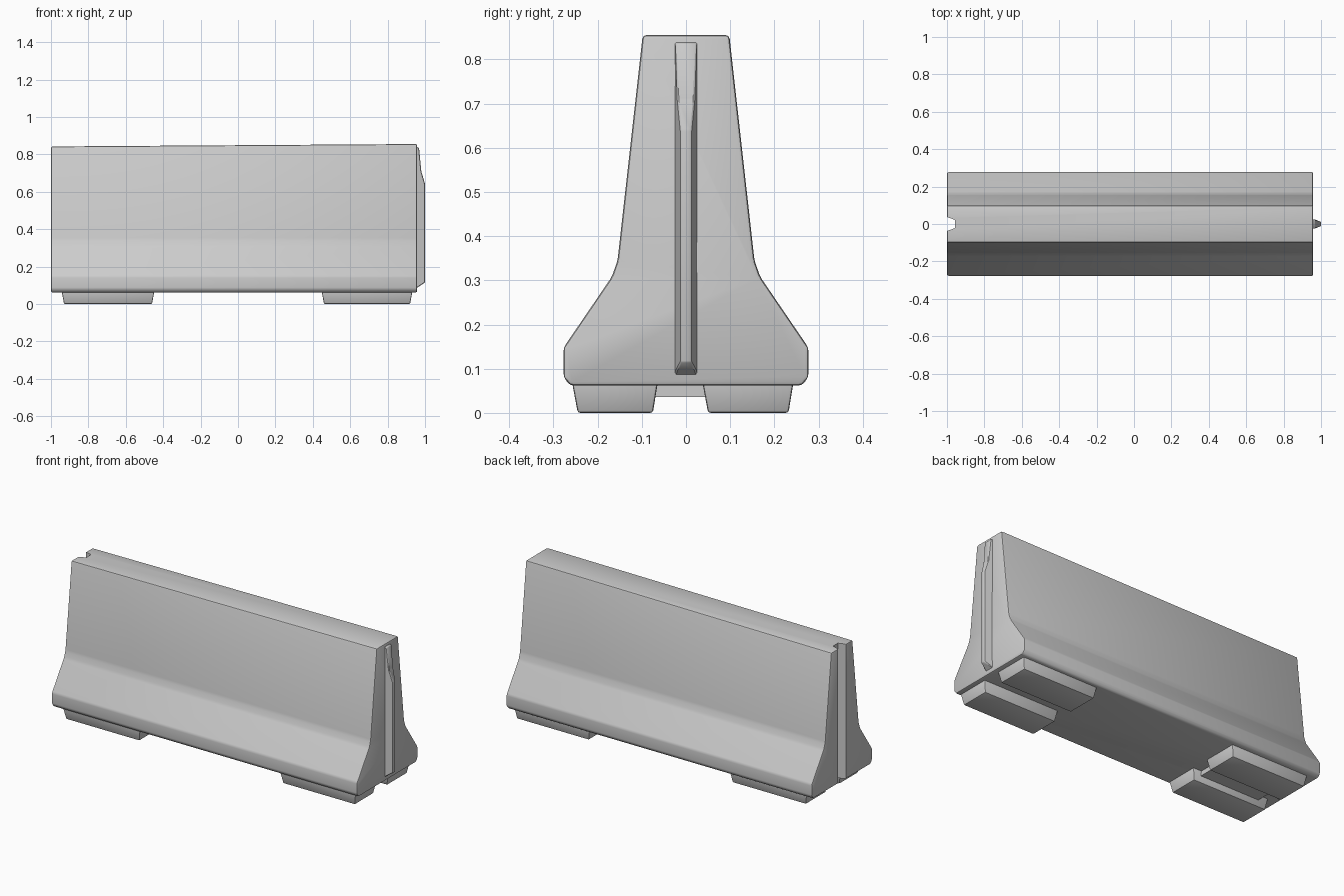
import bpy, bmesh

if "Cube" in bpy.data.objects:
    bpy.data.objects.remove(bpy.data.objects["Cube"])


def loft(name, ring_a, ring_b, bevel=0.0, segments=2):
    """Solid between two matching outlines, with optional rounded edges."""
    bm = bmesh.new()
    a = [bm.verts.new(p) for p in ring_a]
    b = [bm.verts.new(p) for p in ring_b]
    n = len(a)
    bm.faces.new(a)
    bm.faces.new(b[::-1])
    for i in range(n):
        j = (i + 1) % n
        bm.faces.new((a[j], a[i], b[i], b[j]))
    bmesh.ops.recalc_face_normals(bm, faces=bm.faces)
    if bevel:
        bmesh.ops.bevel(bm, geom=bm.edges[:], offset=bevel, segments=segments,
                        profile=0.5, affect='EDGES')
    me = bpy.data.meshes.new(name)
    bm.to_mesh(me)
    bm.free()
    ob = bpy.data.objects.new(name, me)
    bpy.context.collection.objects.link(ob)
    return ob


def rect(x0, x1, y0, y1, z):
    return [(x0, y0, z), (x1, y0, z), (x1, y1, z), (x0, y1, z)]


def smooth(ob):
    bpy.ops.object.select_all(action='DESELECT')
    ob.select_set(True)
    bpy.context.view_layer.objects.active = ob
    bpy.ops.object.shade_smooth_by_angle(angle=0.6)


# Barrier body: flared profile swept along x, top rising slightly to the right
def profile(x, top):
    half = [(0.262, 0.062), (0.277, 0.08), (0.277, 0.148),
            (0.168, 0.308), (0.155, 0.345), (0.098, top)]
    return ([(x, y, z) for y, z in half] +
            [(x, -y, z) for y, z in reversed(half)])


body = loft("barrier_body", profile(-1.0, 0.842), profile(0.958, 0.855), 0.008)

# Full-height groove in the left end
groove = [(-1.02, 0.043), (-0.985, 0.032), (-0.957, 0.022)]
plan = groove + [(x, -y) for x, y in reversed(groove)]
cutter = loft("groove_cutter", [(x, y, 0.0) for x, y in plan],
              [(x, y, 0.95) for x, y in plan])
cutter.hide_render = True
mod = body.modifiers.new("groove", 'BOOLEAN')
mod.operation = 'DIFFERENCE'
mod.solver = 'EXACT'
mod.object = cutter
bpy.context.view_layer.objects.active = body
bpy.ops.object.modifier_apply(modifier=mod.name)
bpy.data.objects.remove(cutter)
smooth(body)

# Matching tongue on the right end, tapering away towards the top
side = [(0.94, 0.075), (0.97, 0.095), (1.0, 0.115), (1.0, 0.64),
        (0.98, 0.71), (0.968, 0.835), (0.94, 0.845)]


def tongue_y(x):
    return 0.028 - 0.016 * max(0.0, (x - 0.955) / 0.045)


tongue = loft("end_tongue", [(x, -tongue_y(x), z) for x, z in side],
              [(x, tongue_y(x), z) for x, z in side], 0.003, 1)
smooth(tongue)

# Two pairs of tapered feet
for end, (x0, x1) in (("left", (-0.93, -0.46)), ("right", (0.46, 0.92))):
    for name, y0, y1 in (("front", -0.245, -0.075), ("back", 0.05, 0.232)):
        foot = loft(f"{end}_{name}_foot", rect(x0, x1, y0, y1, 0.0),
                    rect(x0 - 0.015, x1 + 0.015, y0 - 0.015, y1 + 0.013, 0.08),
                    0.006)
        smooth(foot)

# Shallow web joining the left pair of feet
web = loft("left_foot_web", rect(-0.88, -0.5, -0.1, 0.08, 0.036),
           rect(-0.88, -0.5, -0.1, 0.08, 0.08))
smooth(web)
